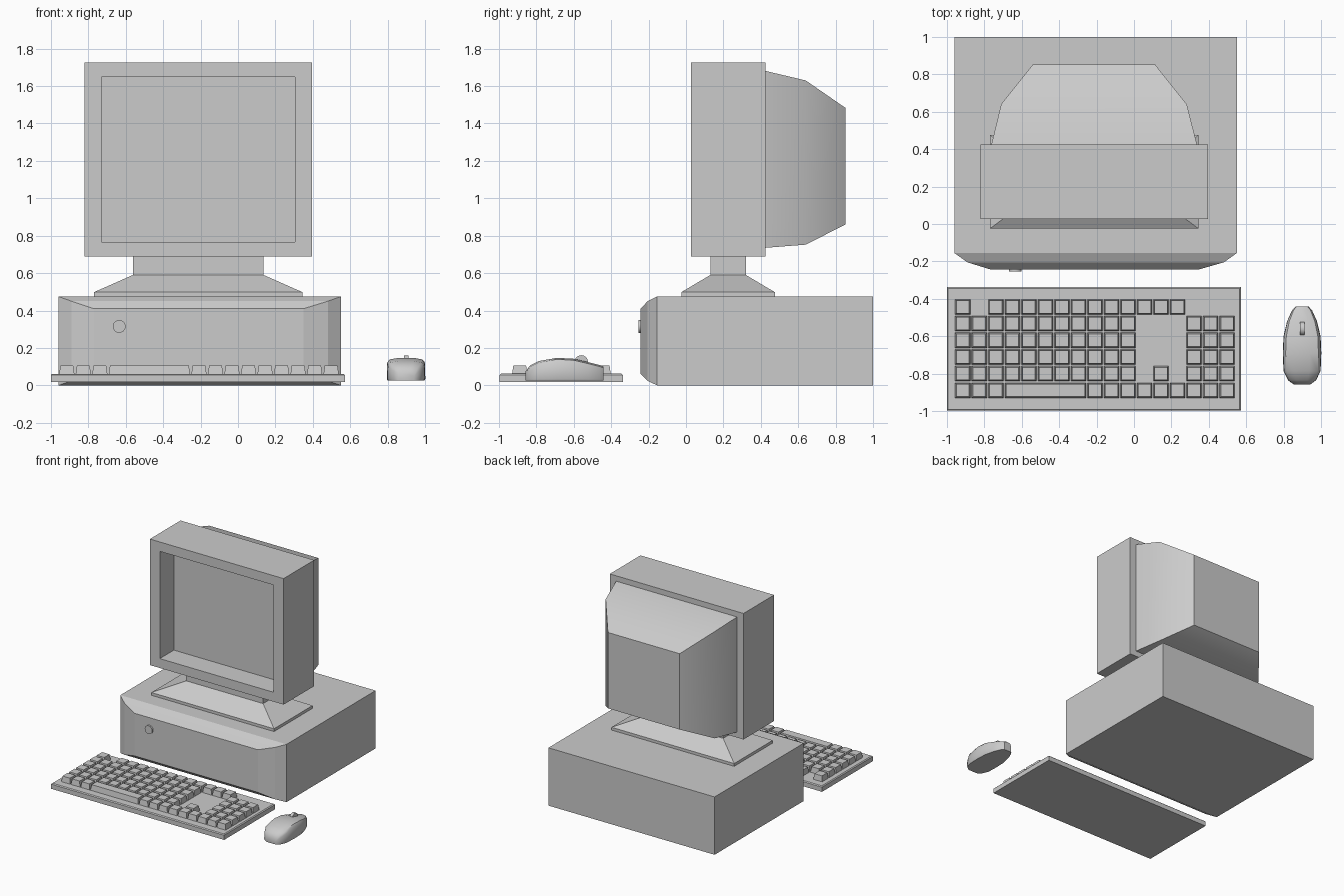
import bpy, bmesh, math
from mathutils import Matrix

if "Cube" in bpy.data.objects:
    bpy.data.objects.remove(bpy.data.objects["Cube"])


def finish(bm, name, smooth=None):
    bmesh.ops.recalc_face_normals(bm, faces=bm.faces)
    me = bpy.data.meshes.new(name)
    bm.to_mesh(me)
    bm.free()
    ob = bpy.data.objects.new(name, me)
    bpy.context.collection.objects.link(ob)
    if smooth:
        bpy.ops.object.select_all(action='DESELECT')
        ob.select_set(True)
        bpy.context.view_layer.objects.active = ob
        bpy.ops.object.shade_smooth_by_angle(angle=math.radians(smooth))
    return ob


def loft(bm, rings):
    """Skin a chain of equal-length point rings and cap both ends."""
    vs = [[bm.verts.new(p) for p in r] for r in rings]
    n = len(vs[0])
    for a, b in zip(vs, vs[1:]):
        for i in range(n):
            j = (i + 1) % n
            bm.faces.new((a[i], a[j], b[j], b[i]))
    bm.faces.new(vs[0][::-1])
    bm.faces.new(vs[-1])


def rect_y(y, x0, x1, z0, z1):
    return [(x0, y, z0), (x1, y, z0), (x1, y, z1), (x0, y, z1)]


def rect_z(z, x0, x1, y0, y1):
    return [(x0, y0, z), (x1, y0, z), (x1, y1, z), (x0, y1, z)]


def lofted(name, rings, smooth=None):
    bm = bmesh.new()
    loft(bm, rings)
    return finish(bm, name, smooth)


def cylinder(name, r, depth, loc, axis, segs):
    bm = bmesh.new()
    rot = Matrix.Rotation(math.pi / 2, 4, axis)
    bmesh.ops.create_cone(bm, cap_ends=True, segments=segs, radius1=r, radius2=r,
                          depth=depth, matrix=Matrix.Translation(loc) @ rot)
    return finish(bm, name, 30)


# Desktop case with bevelled front
lofted("computer_case", [rect_y(1.0, -0.96, 0.55, 0, 0.475),
                         rect_y(-0.155, -0.96, 0.55, 0, 0.475),
                         rect_y(-0.205, -0.89, 0.48, 0.024, 0.45),
                         rect_y(-0.242, -0.77, 0.35, 0.06, 0.41)])
cylinder("power_button", 0.034, 0.03, (-0.635, -0.24, 0.315), 'X', 24)

# Monitor stand: foot, sloped skirt and neck
lofted("monitor_stand", [rect_z(0.472, -0.77, 0.345, -0.025, 0.475),
                         rect_z(0.498, -0.77, 0.345, -0.025, 0.475),
                         rect_z(0.59, -0.562, 0.137, 0.13, 0.32),
                         rect_z(0.70, -0.562, 0.137, 0.13, 0.32)])

# Monitor front housing with recessed screen
lofted("monitor_housing", [rect_y(0.425, -0.82, 0.395, 0.69, 1.725),
                           rect_y(0.027, -0.82, 0.395, 0.69, 1.725),
                           rect_y(0.027, -0.73, 0.305, 0.767, 1.648),
                           rect_y(0.21, -0.73, 0.305, 0.767, 1.648)])

# Tapered tube cover behind the housing
lofted("monitor_back", [rect_y(0.42, -0.763, 0.338, 0.735, 1.682),
                        rect_y(0.64, -0.71, 0.282, 0.752, 1.63),
                        rect_y(0.853, -0.54, 0.112, 0.86, 1.483)], 30)

# Keyboard base with thin chamfered rim
lofted("keyboard_base", [rect_z(0.017, -1.0, 0.572, -0.997, -0.337),
                         rect_z(0.055, -1.0, 0.572, -0.997, -0.337),
                         rect_z(0.062, -0.993, 0.565, -0.99, -0.344)])

# Keys as (first column, last column) spans per row
main = [(c, c) for c in range(11)]
pad = [(c, c) for c in (14, 15, 16)]
rows = [[(0, 0)] + [(c, c) for c in range(2, 14)],
        main + pad, main + pad, main + pad,
        main + [(12, 12)] + pad,
        [(0, 0), (1, 1), (2, 2), (3, 7)] + [(c, c) for c in range(8, 17)]]
bm = bmesh.new()
for r, row in enumerate(rows):
    y = -0.443 - 0.0892 * r
    for a, b in row:
        x0, x1 = -0.956 + 0.0883 * a, -0.874 + 0.0883 * b
        loft(bm, [rect_z(0.058, x0, x1, y - 0.041, y + 0.041),
                  rect_z(0.107, x0 + 0.007, x1 - 0.007, y - 0.034, y + 0.034)])
finish(bm, "keyboard_keys")

# Mouse body: (y, half width, top height) stations
stations = [(-0.857, 0.045, 0.075), (-0.835, 0.075, 0.105), (-0.785, 0.099, 0.13),
            (-0.69, 0.103, 0.147), (-0.60, 0.099, 0.142), (-0.52, 0.08, 0.123),
            (-0.46, 0.053, 0.108), (-0.44, 0.034, 0.10)]
cx, rings = 0.898, []
for y, w, t in stations:
    half = [(w * 0.95, 0.025), (w, 0.035), (w * 0.98, t - 0.025), (w * 0.85, t - 0.008), (w * 0.4, t)]
    rings.append([(cx + x, y, z) for x, z in half] + [(cx - x, y, z) for x, z in half[::-1]])
lofted("mouse_body", rings, 40)
cylinder("mouse_wheel", 0.036, 0.024, (cx, -0.56, 0.125), 'Y', 20)
